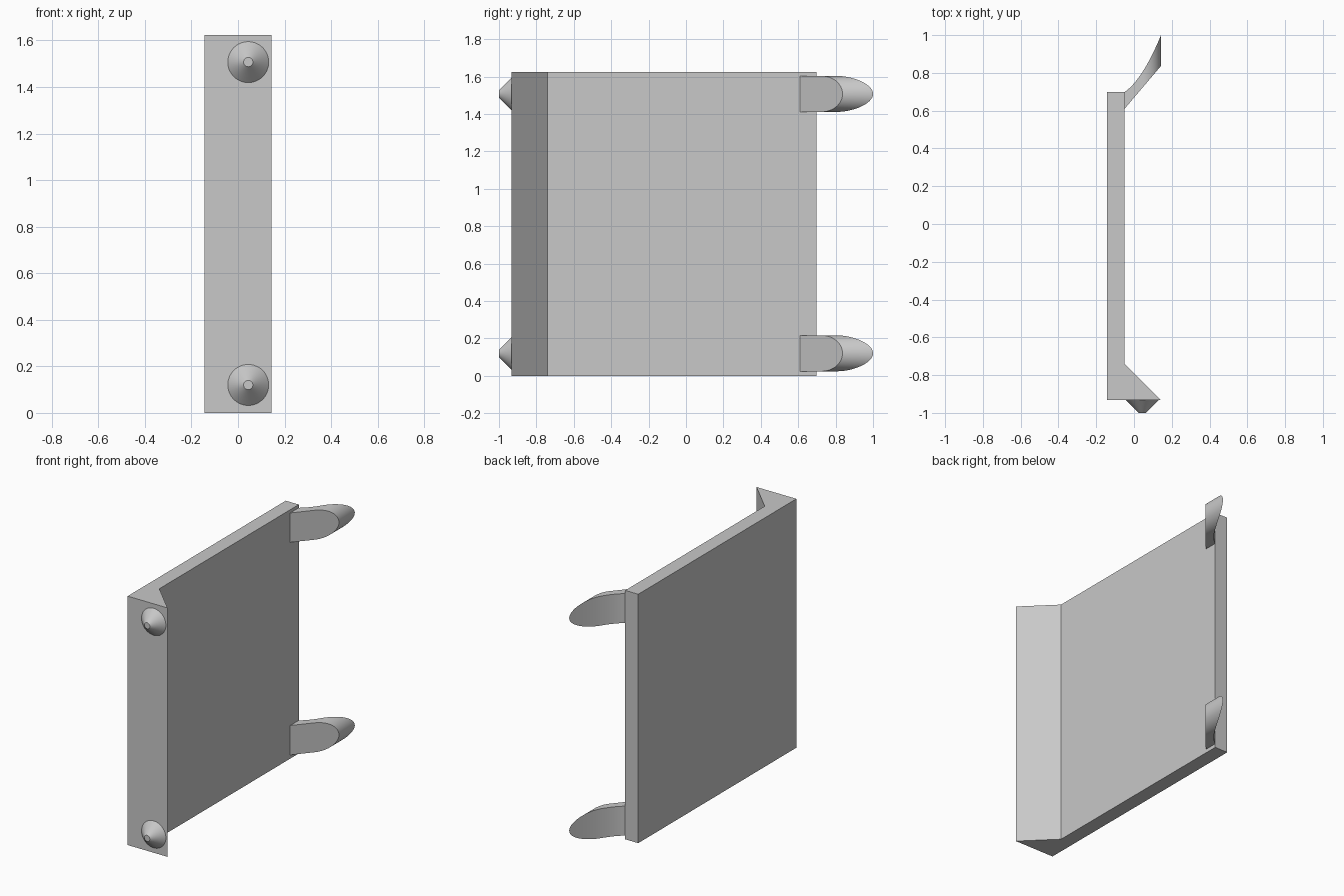
import bpy, bmesh
from math import sin, cos, pi
from mathutils import Matrix

cube = bpy.data.objects.get("Cube")
if cube:
    bpy.data.objects.remove(cube, do_unlink=True)

GREY = (0.58, 0.58, 0.58, 1)
grey = bpy.data.materials.new("plain grey")
grey.use_nodes = True
grey.diffuse_color = GREY
grey.node_tree.nodes["Principled BSDF"].inputs["Base Color"].default_value = GREY

HEIGHT = 1.624
FACE_X = -0.05            # inner face of the panel
EDGE_X = 0.143            # reach of the flange and hooks
LEVELS = {"lower": 0.12, "upper": 1.507}


def finish(bm, name, smooth=False):
    bmesh.ops.remove_doubles(bm, verts=bm.verts, dist=0.0001)
    bmesh.ops.recalc_face_normals(bm, faces=bm.faces)
    mesh = bpy.data.meshes.new(name)
    bm.to_mesh(mesh)
    bm.free()
    mesh.materials.append(grey)
    obj = bpy.data.objects.new(name, mesh)
    bpy.context.collection.objects.link(obj)
    if smooth:
        bpy.ops.object.select_all(action="DESELECT")
        obj.select_set(True)
        bpy.context.view_layer.objects.active = obj
        bpy.ops.object.shade_smooth_by_angle(angle=pi / 6)
    return obj


# Panel with a wedge-shaped flange along its front edge
def build_panel():
    profile = [(-0.144, -0.932), (EDGE_X, -0.932), (FACE_X, -0.74),
               (FACE_X, 0.698), (-0.144, 0.698)]
    bm = bmesh.new()
    base = bm.faces.new([bm.verts.new((x, y, 0)) for x, y in profile])
    top = bmesh.ops.extrude_face_region(bm, geom=[base], use_keep_orig=True)["geom"]
    bmesh.ops.translate(bm, vec=(0, 0, HEIGHT),
                        verts=[v for v in top if isinstance(v, bmesh.types.BMVert)])
    finish(bm, "panel")


# Blunt conical locating peg on the front edge
def build_peg(name, z):
    bm = bmesh.new()
    place = Matrix.Translation((0.044, -0.966, z)) @ Matrix.Rotation(pi / 2, 4, "X")
    bmesh.ops.create_cone(bm, cap_ends=True, segments=48, radius1=0.088,
                          radius2=0.02, depth=0.068, matrix=place)
    finish(bm, name, smooth=True)


# Hook: flat sloping inner face, hollow curved outer face, rounded tip
def build_hook(name, z):
    half = 0.096
    mid = EDGE_X - half
    steps = 16
    sections = [(FACE_X + (mid - FACE_X) * i / 6, half) for i in range(6)]
    sections += [(mid + half * sin(pi / 2 * i / steps), half * cos(pi / 2 * i / steps))
                 for i in range(steps + 1)]
    bm = bmesh.new()
    rings = []
    for x, w in sections:
        t = (x - FACE_X) / (EDGE_X - FACE_X)
        inner = 0.61 + 0.227 * t
        outer = 0.698 + 0.302 * (0.45 * t + 0.55 * t * t)
        rings.append([bm.verts.new((x, y, z + s)) for y, s in
                      ((inner, -w), (outer, -w), (outer, w), (inner, w))])
    bm.faces.new(rings[0])
    for a, b in zip(rings, rings[1:]):
        for i in range(4):
            j = (i + 1) % 4
            bm.faces.new((a[i], a[j], b[j], b[i]))
    finish(bm, name, smooth=True)


build_panel()
for level, z in LEVELS.items():
    build_peg(level + "_peg", z)
    build_hook(level + "_hook", z)
